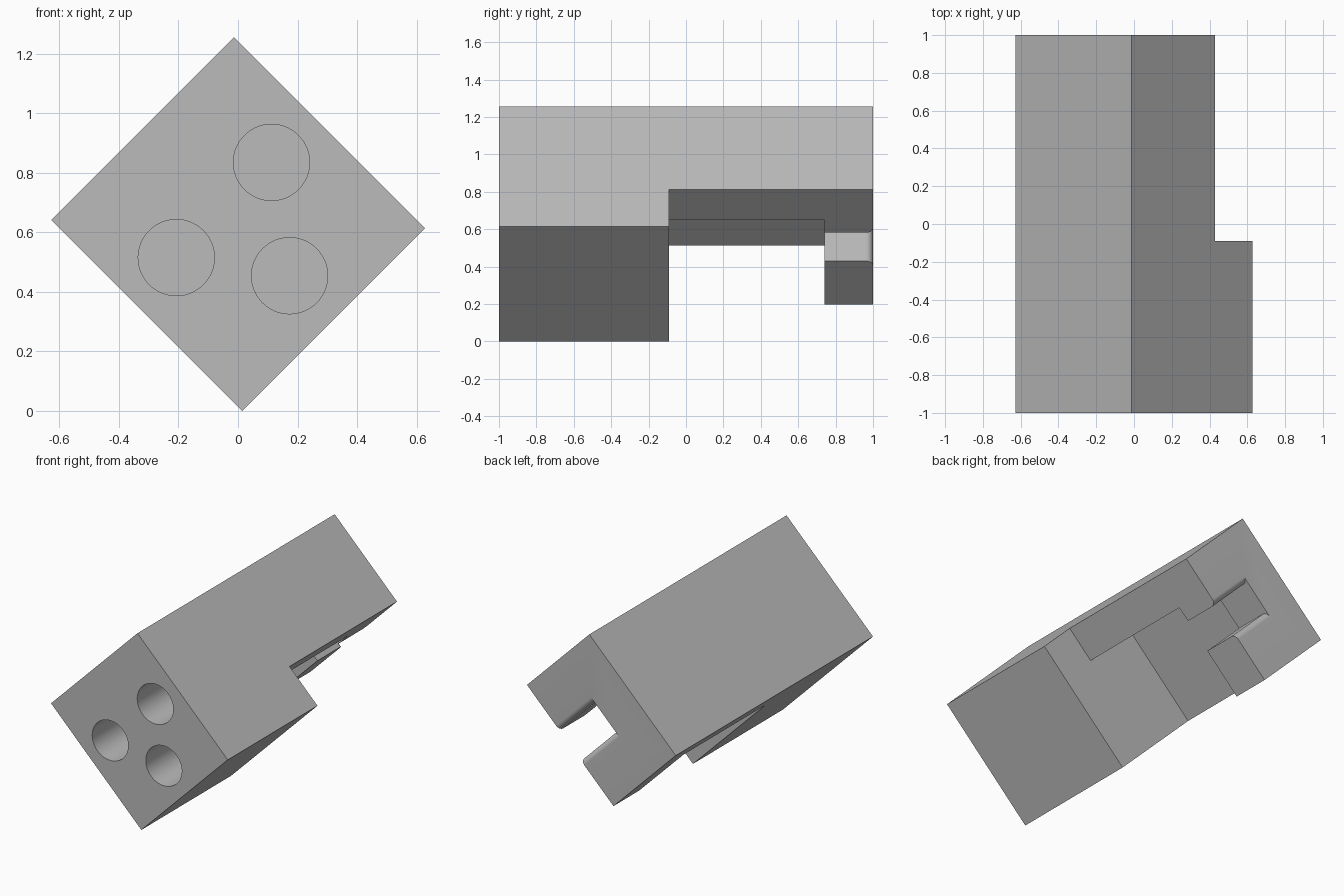
import bpy, bmesh, math
from mathutils import Matrix, Vector

if "Cube" in bpy.data.objects:
    bpy.data.objects.remove(bpy.data.objects["Cube"])

# Block half sizes before it is tipped onto its edge
HU, HV = 0.4535, 0.434
BIG = 0.7            # cutters reach past the block

grey = bpy.data.materials.new("mid grey")
grey.use_nodes = True
COLOUR = (0.5, 0.5, 0.5, 1)
grey.diffuse_color = COLOUR
grey.node_tree.nodes["Principled BSDF"].inputs["Base Color"].default_value = COLOUR


def finish(bm, name):
    bmesh.ops.recalc_face_normals(bm, faces=bm.faces)
    mesh = bpy.data.meshes.new(name)
    bm.to_mesh(mesh)
    bm.free()
    mesh.materials.append(grey)
    obj = bpy.data.objects.new(name, mesh)
    bpy.context.collection.objects.link(obj)
    return obj


def box(name, low, high):
    low, high = Vector(low), Vector(high)
    bm = bmesh.new()
    bmesh.ops.create_cube(bm, size=1, matrix=Matrix.Translation((low + high) / 2)
                          @ Matrix.Diagonal((*(high - low), 1)))
    return finish(bm, name)


def bore(name, u, v, radius, depth):
    bm = bmesh.new()
    turn = Matrix.Translation((u, -1, v)) @ Matrix.Rotation(math.pi / 2, 4, 'X')
    bmesh.ops.create_cone(bm, cap_ends=True, segments=64, radius1=radius,
                          radius2=radius, depth=2 * depth, matrix=turn)
    return finish(bm, name)


def slot(name, floor, front, half, fillet):
    # Side outline in y and v, flaring out with a fillet at the back face
    side = [(front, half)]
    for i in range(13):
        a = math.pi / 2 * i / 12
        side.append((1 - fillet + fillet * math.sin(a), half + fillet * (1 - math.cos(a))))
    side.append((1.1, half + fillet))
    outline = side + [(y, -v) for y, v in reversed(side)]
    bm = bmesh.new()
    face = bm.faces.new([bm.verts.new((floor, y, v)) for y, v in outline])
    grown = bmesh.ops.extrude_face_region(bm, geom=[face])
    moved = [g for g in grown["geom"] if isinstance(g, bmesh.types.BMVert)]
    bmesh.ops.translate(bm, verts=moved, vec=(BIG, 0, 0))
    return finish(bm, name)


body = box("body", (-HU, -1, -HV), (HU, 1, HV))

# Rear step, inner pocket, rear slot and three blind bores
cutters = [
    box("step_cutter", (0.1725, -0.09, -BIG), (BIG, 1.2, BIG)),
    box("pocket_cutter", (-0.273, -0.09, -BIG), (BIG, 0.74, 0.2022)),
    slot("slot_cutter", -0.178, 0.6, 0.107, 0.037),
    bore("side_bore_cutter", 0.245, 0, 0.128, 0.5),
    bore("upper_bore_cutter", -0.067, 0.226, 0.128, 0.5),
    bore("lower_bore_cutter", -0.067, -0.226, 0.128, 0.5),
]
for cutter in cutters:
    cutter.hide_render = True
    cut = body.modifiers.new(cutter.name, 'BOOLEAN')
    cut.operation = 'DIFFERENCE'
    cut.solver = 'EXACT'
    cut.object = cutter

# Bake the cuts and drop the cutters
bpy.context.view_layer.update()
baked = bpy.data.meshes.new_from_object(
    body.evaluated_get(bpy.context.evaluated_depsgraph_get()))
body.modifiers.clear()
body.data = baked
for cutter in cutters:
    bpy.data.objects.remove(cutter)

# Tip the block onto its long edge
body.data.transform(Matrix.Translation((0, 0, (HU + HV) / math.sqrt(2)))
                    @ Matrix.Rotation(math.pi / 4, 4, 'Y'))

bpy.ops.object.select_all(action='DESELECT')
body.select_set(True)
bpy.context.view_layer.objects.active = body
bpy.ops.object.shade_smooth_by_angle(angle=math.radians(30))
